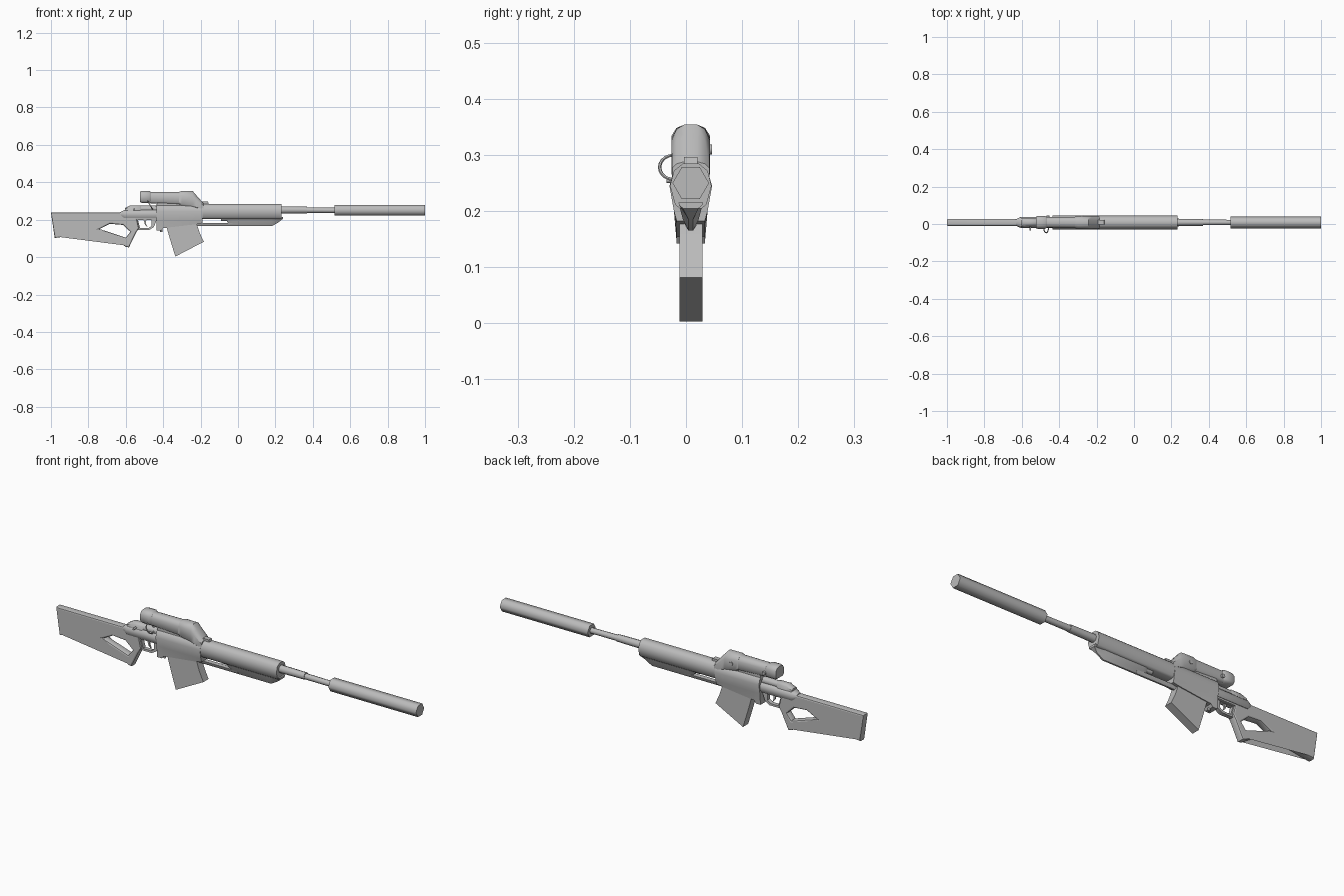
import bpy, bmesh, math
from mathutils import Vector

if "Cube" in bpy.data.objects:
    bpy.data.objects.remove(bpy.data.objects["Cube"])

CY = 0.0085  # centre plane of the body
grey = bpy.data.materials.new("matte grey")
grey.diffuse_color = (0.5, 0.5, 0.5, 1)
grey.use_nodes = True
grey.node_tree.nodes["Principled BSDF"].inputs["Base Color"].default_value = grey.diffuse_color


def finish(ob, angle=35):
    ob.data.materials.clear()
    ob.data.materials.append(grey)
    bpy.ops.object.select_all(action='DESELECT')
    ob.select_set(True)
    bpy.context.view_layer.objects.active = ob
    bpy.ops.object.shade_smooth_by_angle(angle=math.radians(angle))
    return ob


def loft(name, sections, angle=50):
    """Skin a row of (x, [(y, z), ...]) rings and cap both ends."""
    bm = bmesh.new()
    rings = [[bm.verts.new((x, CY + y, z)) for y, z in ring] for x, ring in sections]
    n = len(rings[0])
    for a, b in zip(rings, rings[1:]):
        for i in range(n):
            j = (i + 1) % n
            bm.faces.new((a[i], a[j], b[j], b[i]))
    bm.faces.new(rings[0])
    bm.faces.new(rings[-1])
    bmesh.ops.recalc_face_normals(bm, faces=bm.faces)
    me = bpy.data.meshes.new(name)
    bm.to_mesh(me)
    bm.free()
    ob = bpy.data.objects.new(name, me)
    bpy.context.collection.objects.link(ob)
    return finish(ob, angle)


def plate(name, loops, half, bevel=0.0, y=CY):
    """Side outline (first loop) with holes (other loops), thickened along y."""
    cu = bpy.data.curves.new(name, 'CURVE')
    cu.dimensions, cu.fill_mode = '2D', 'BOTH'
    cu.extrude, cu.bevel_depth, cu.offset = half - bevel, bevel, -bevel
    cu.bevel_resolution = 1
    for pts in loops:
        sp = cu.splines.new('POLY')
        sp.points.add(len(pts) - 1)
        for p, (x, z) in zip(sp.points, pts):
            p.co = (x, z, 0, 1)
        sp.use_cyclic_u = True
    ob = bpy.data.objects.new(name, cu)
    ob.location.y, ob.rotation_euler.x = y, math.pi / 2
    bpy.context.collection.objects.link(ob)
    bpy.ops.object.select_all(action='DESELECT')
    ob.select_set(True)
    bpy.context.view_layer.objects.active = ob
    bpy.ops.object.convert(target='MESH')
    return finish(bpy.context.object)


def ngon(r, z, n=6, turn=0.0):
    return [(r * math.cos(turn + math.tau * i / n), z + r * math.sin(turn + math.tau * i / n))
            for i in range(n)]


def mirrored(half):
    """Complete a (y, z) half profile, listed from top to bottom."""
    return half + [(-y, z) for y, z in reversed(half)]


def rod(name, a, b, r, n=8):
    a, b = Vector(a), Vector(b)
    bpy.ops.mesh.primitive_cylinder_add(vertices=n, radius=r, depth=(b - a).length, location=(a + b) / 2)
    ob = bpy.context.object
    ob.name = name
    ob.rotation_euler = (b - a).to_track_quat('Z', 'Y').to_euler()
    return finish(ob, 50)


# Barrel and six-sided muffler
loft("barrel", [(0.2, ngon(0.02, 0.252, 8)), (0.37, ngon(0.018, 0.252, 8)),
                (0.37, ngon(0.015, 0.251, 8)), (0.53, ngon(0.014, 0.25, 8))])
loft("muffler", [(0.515, ngon(0.0325, 0.25)), (1.0, ngon(0.0325, 0.25))], 65)

# Handguard: faceted tube, wedge below, thin rail bounding the slot
tube = mirrored([(0.014, 0.285), (0.03, 0.272), (0.037, 0.245), (0.028, 0.212), (0.02, 0.205)])
loft("handguard", [(-0.22, tube), (0.232, tube)], 60)
def keel(low): return mirrored([(0.022, 0.215), (0.014, low + 0.02), (0.004, low)])
loft("handguard_keel", [(-0.06, keel(0.19)), (-0.03, keel(0.165)), (0.18, keel(0.165)),
                        (0.215, keel(0.185)), (0.24, mirrored([(0.022, 0.215), (0.02, 0.21), (0.014, 0.205)]))])
rail = mirrored([(0.012, 0.182), (0.01, 0.174), (0.004, 0.165)])
loft("lower_rail", [(-0.22, rail), (0.0, rail)])
rod("slot_pin", (-0.09, CY, 0.205), (-0.045, CY, 0.205), 0.012)

# Receiver
def body(low): return mirrored([(0.014, 0.283), (0.03, 0.272), (0.038, 0.245), (0.03, 0.2), (0.025, low)])
loft("receiver", [(-0.435, body(0.142)), (-0.41, body(0.142)), (-0.4, body(0.155)),
                  (-0.23, body(0.175)), (-0.19, body(0.182))], 40)
plate("magazine", [[(-0.385, 0.17), (-0.362, 0.09), (-0.335, 0.003), (-0.183, 0.082),
                    (-0.205, 0.13), (-0.225, 0.19)]], 0.0205)
rod("magazine_catch", (-0.41, CY, 0.15), (-0.41, CY, 0.135), 0.006)

# Stock with thumb hole
plate("stock", [[(-1.0, 0.238), (-0.98, 0.102), (-0.73, 0.14), (-0.6, 0.055), (-0.583, 0.052),
                 (-0.545, 0.13), (-0.53, 0.155), (-0.54, 0.2), (-0.43, 0.2), (-0.43, 0.235), (-0.6, 0.238)],
                [(-0.74, 0.15), (-0.685, 0.178), (-0.615, 0.172), (-0.575, 0.135), (-0.6, 0.104)]], 0.0195, 0.007)
plate("trigger_guard", [[(-0.55, 0.205), (-0.535, 0.145), (-0.475, 0.145), (-0.45, 0.16), (-0.43, 0.21)],
                        [(-0.535, 0.198), (-0.523, 0.155), (-0.48, 0.155), (-0.462, 0.167), (-0.462, 0.198)]], 0.01)
plate("trigger", [[(-0.505, 0.2), (-0.49, 0.2), (-0.493, 0.18), (-0.485, 0.162), (-0.498, 0.175)]], 0.004)

# Rear housing and bolt
deck = mirrored([(0.018, 0.252), (0.028, 0.242), (0.03, 0.222), (0.022, 0.208)])
loft("rear_housing", [(-0.63, [(y * 0.6, z * 0.5 + 0.115) for y, z in deck]), (-0.605, deck), (-0.42, deck)], 40)
hump = mirrored([(0.01, 0.277), (0.02, 0.268), (0.022, 0.24)])
loft("bolt_shroud", [(-0.605, [(y, 0.24 + (z - 0.24) * 0.6) for y, z in hump]), (-0.575, hump),
                     (-0.525, hump), (-0.515, [(y * 0.7, z - 0.004) for y, z in hump])])
rod("bolt", (-0.53, CY, 0.258), (-0.42, CY, 0.258), 0.018, 10)
rod("safety_lever", (-0.555, CY, 0.255), (-0.555, -0.035, 0.255), 0.005)
bpy.ops.mesh.primitive_torus_add(major_segments=20, minor_segments=6, major_radius=0.025, minor_radius=0.003,
                                 location=(-0.47, -0.022, 0.278), rotation=(0, math.radians(60), 0))
bpy.context.object.name = "bolt_ring"
finish(bpy.context.object)

# Scope: eyepiece, body and sloping front hood
def dome(w, low, top):
    h = top - low
    return mirrored([(w * 0.35, top), (w * 0.75, top - h * 0.09), (w, top - h * 0.3), (w, low + h * 0.15), (w * 0.7, low)])
loft("scope_eyepiece", [(-0.525, dome(0.031, 0.295, 0.35)), (-0.515, dome(0.034, 0.29, 0.354)),
                        (-0.475, dome(0.034, 0.29, 0.354)), (-0.465, dome(0.028, 0.292, 0.348))])
loft("scope_body", [(-0.47, dome(0.028, 0.288, 0.348)), (-0.3, dome(0.03, 0.28, 0.349))])
loft("scope_hood", [(-0.315, dome(0.031, 0.28, 0.349)), (-0.3, dome(0.034, 0.275, 0.354)),
                    (-0.243, dome(0.034, 0.262, 0.354)), (-0.225, dome(0.034, 0.255, 0.333)),
                    (-0.185, dome(0.033, 0.25, 0.288))], 40)
plate("scope_mount", [[(-0.44, 0.265), (-0.43, 0.295), (-0.24, 0.295), (-0.22, 0.265)]], 0.024)
plate("front_rail", [[(-0.2, 0.28), (-0.2, 0.296), (-0.16, 0.296), (-0.155, 0.28)]], 0.012)
for x in (-0.46, -0.28):
    rod("scope_screw", (x, CY + 0.024, 0.31), (x, CY + 0.0375, 0.31), 0.009)
